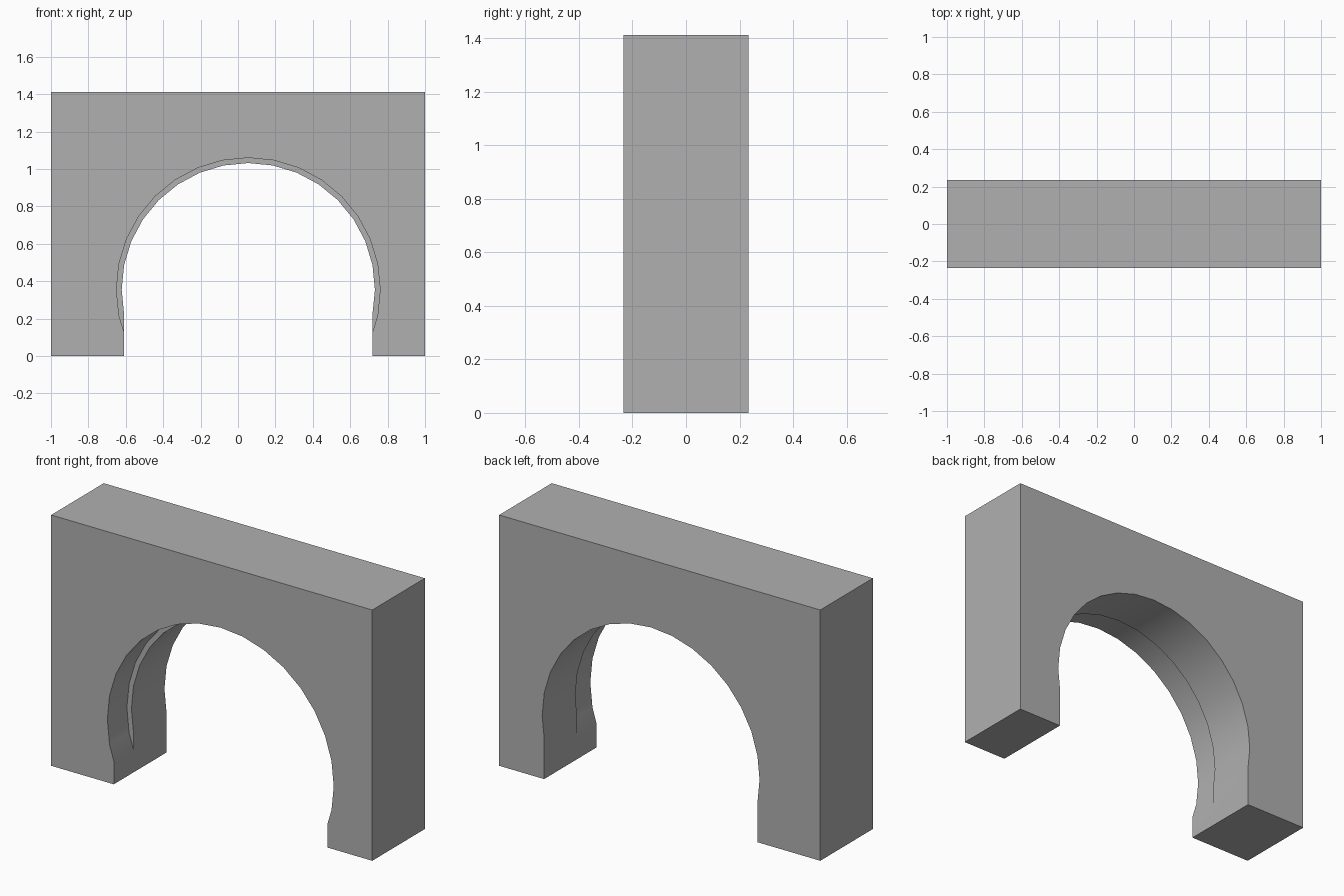
import bpy
import math

if "Cube" in bpy.data.objects:
    bpy.data.objects.remove(bpy.data.objects["Cube"], do_unlink=True)

WIDTH, DEPTH, HEIGHT = 2.0, 0.468, 1.412
CENTRE_X, CENTRE_Z = 0.055, 0.355     # centre of the round opening
FRONT_RADIUS, BACK_RADIUS = 0.705, 0.677
JAMB = 0.665                          # half width of the doorway
STEP_Y = -0.06                        # where the opening narrows

stone = bpy.data.materials.new("grey stone")
stone.use_nodes = True
colour = (0.434, 0.434, 0.434, 1)
stone.diffuse_color = colour
stone.node_tree.nodes["Principled BSDF"].inputs["Base Color"].default_value = colour


def box(name, x, y, z, size):
    bpy.ops.mesh.primitive_cube_add(size=1, location=(x, y, z))
    obj = bpy.context.object
    obj.name = name
    obj.scale = size
    bpy.ops.object.transform_apply(location=True, rotation=True, scale=True)
    obj.data.materials.append(stone)
    return obj


def barrel(name, radius, y0, y1):
    bpy.ops.mesh.primitive_cylinder_add(
        vertices=32, radius=radius, depth=y1 - y0,
        location=(CENTRE_X, (y0 + y1) / 2, CENTRE_Z), rotation=(math.pi / 2, 0, 0))
    obj = bpy.context.object
    obj.name = name
    bpy.ops.object.transform_apply(location=True, rotation=True, scale=True)
    obj.data.materials.append(stone)
    return obj


# Solid wall block
wall = box("arch_wall", 0, 0, HEIGHT / 2, (WIDTH, DEPTH, HEIGHT))

# Doorway, narrow rear vault and wider front vault
cutters = [
    box("doorway_cutter", CENTRE_X, 0, CENTRE_Z / 2 - 0.1,
        (2 * JAMB, 1, CENTRE_Z + 0.2)),
    barrel("rear_vault_cutter", BACK_RADIUS, -0.5, 0.5),
    barrel("front_vault_cutter", FRONT_RADIUS, -0.4, STEP_Y),
]
bpy.ops.object.select_all(action="DESELECT")
wall.select_set(True)
bpy.context.view_layer.objects.active = wall
for cutter in cutters:
    cutter.hide_render = True
    cut = wall.modifiers.new(cutter.name, "BOOLEAN")
    cut.operation = "DIFFERENCE"
    cut.solver = "EXACT"
    cut.object = cutter
    bpy.ops.object.modifier_apply(modifier=cut.name)
    bpy.data.objects.remove(cutter, do_unlink=True)

# Smooth vault with crisp block edges
bpy.ops.object.shade_smooth_by_angle(angle=math.radians(30))
